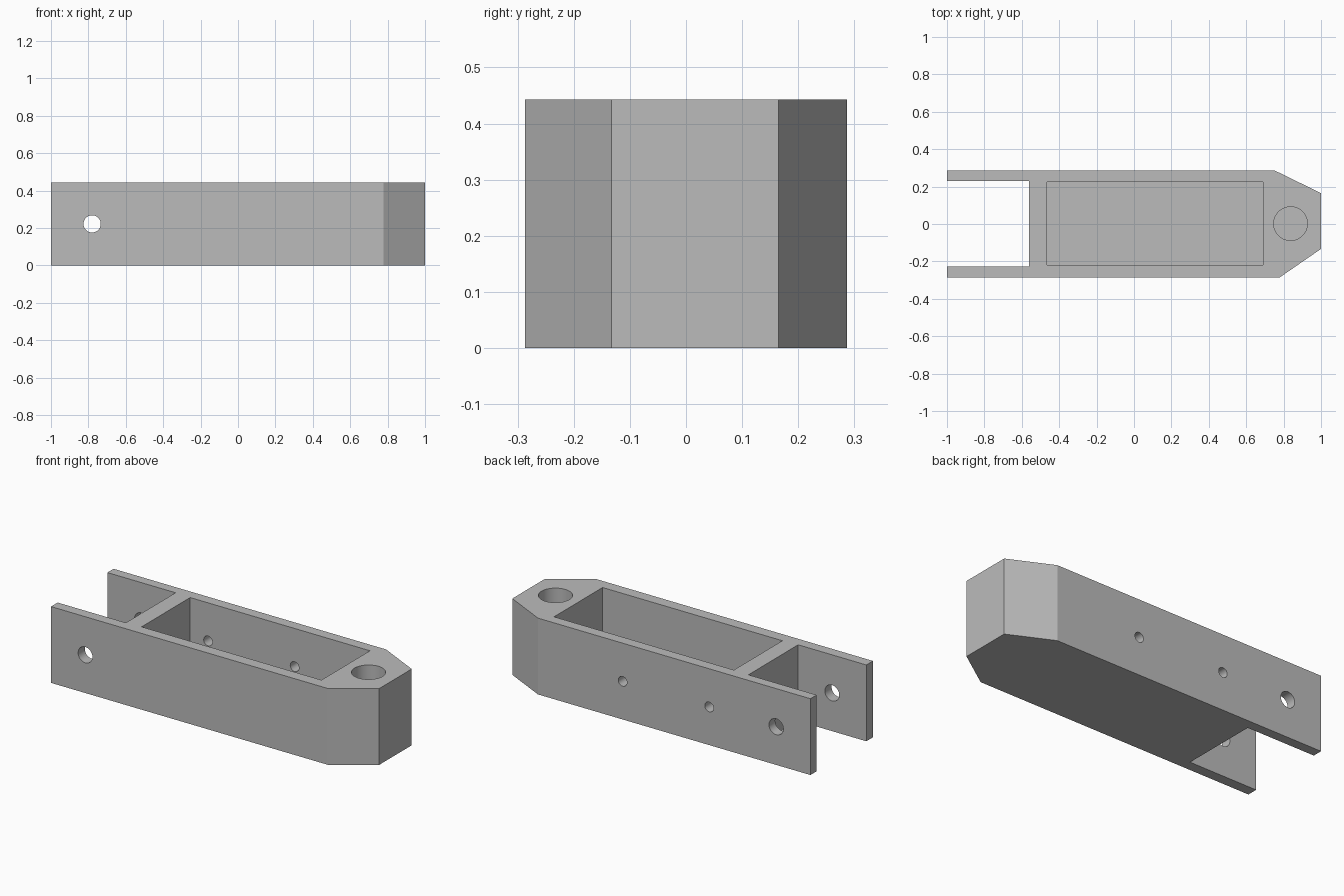
import bpy, bmesh, math
from mathutils import Matrix

if "Cube" in bpy.data.objects:
    bpy.data.objects.remove(bpy.data.objects["Cube"], do_unlink=True)

HEIGHT = 0.443
HALF = 0.287      # half width of the body
FLOOR = 0.055     # thickness left under the pocket and pin hole
MID = HEIGHT / 2

grey = bpy.data.materials.new("plain grey")
grey.use_nodes = True
colour = (0.5, 0.5, 0.5, 1)
grey.diffuse_color = colour
grey.node_tree.nodes["Principled BSDF"].inputs["Base Color"].default_value = colour


def add_object(name, bm):
    bmesh.ops.recalc_face_normals(bm, faces=bm.faces)
    mesh = bpy.data.meshes.new(name)
    bm.to_mesh(mesh)
    bm.free()
    mesh.materials.append(grey)
    obj = bpy.data.objects.new(name, mesh)
    bpy.context.collection.objects.link(obj)
    return obj


def prism(name, outline, bottom, top):
    bm = bmesh.new()
    face = bm.faces.new([bm.verts.new((x, y, bottom)) for x, y in outline])
    side = bmesh.ops.extrude_face_region(bm, geom=[face])["geom"]
    bmesh.ops.translate(bm, vec=(0, 0, top - bottom),
                        verts=[v for v in side if isinstance(v, bmesh.types.BMVert)])
    return add_object(name, bm)


def cylinder(name, centre, radius, length, across=False):
    bm = bmesh.new()
    turn = Matrix.Rotation(math.pi / 2 if across else 0, 4, "X")
    bmesh.ops.create_cone(bm, cap_ends=True, segments=48, radius1=radius, radius2=radius,
                          depth=length, matrix=Matrix.Translation(centre) @ turn)
    return add_object(name, bm)


# Body: forked arms at one end, chamfered nose at the other
body = prism("link_body", [
    (-1, -HALF), (0.777, -HALF), (1, -0.133), (1, 0.165), (0.75, HALF), (-1, HALF),
    (-1, 0.23), (-0.562, 0.23), (-0.562, -0.226), (-1, -0.226)], 0, HEIGHT)

# Cutters: open pocket, blind pin hole, fork pivot, two holes in the back wall
cutters = [
    prism("pocket_cutter", [(-0.465, -0.22), (0.69, -0.22), (0.69, 0.225), (-0.465, 0.225)],
          FLOOR, HEIGHT + 0.1),
    cylinder("pin_hole_cutter", (0.837, 0.002, FLOOR + 0.5), 0.09, 1),
    cylinder("pivot_cutter", (-0.78, 0, MID), 0.046, 1, True),
]
for x in (-0.35, 0.206):
    cutters.append(cylinder("screw_hole_cutter", (x, 0.25, MID), 0.028, 0.2, True))

for cutter in cutters:
    cutter.hide_render = True
    cut = body.modifiers.new(cutter.name, "BOOLEAN")
    cut.operation = "DIFFERENCE"
    cut.solver = "EXACT"
    cut.object = cutter

# Bake the cuts and drop the cutters
bpy.context.view_layer.update()
evaluated = body.evaluated_get(bpy.context.evaluated_depsgraph_get())
body.data = bpy.data.meshes.new_from_object(evaluated)
body.modifiers.clear()
for cutter in cutters:
    bpy.data.objects.remove(cutter, do_unlink=True)

# Smooth hole walls, sharp corners
bpy.ops.object.select_all(action="DESELECT")
body.select_set(True)
bpy.context.view_layer.objects.active = body
bpy.ops.object.shade_smooth_by_angle(angle=math.radians(25))
